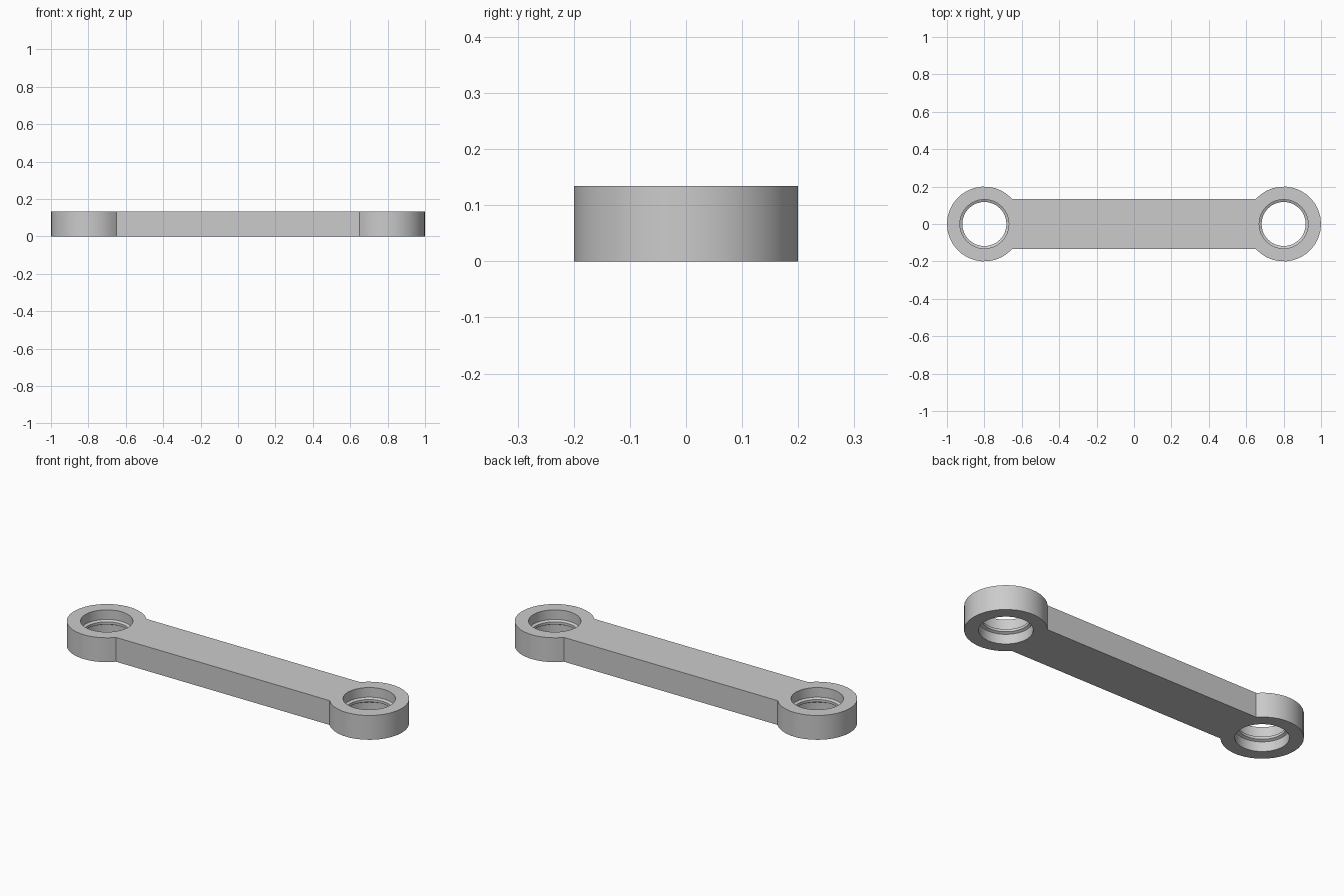
import bpy
import bmesh
from math import pi, sin, cos, asin, radians

cube = bpy.data.objects.get("Cube")
if cube:
    bpy.data.objects.remove(cube, do_unlink=True)

HEIGHT = 0.134
EYE_X = 0.8
EYE_R = 0.2
BORE_R = 0.131
LIP_R = 0.118
BAR_HALF = 0.133
SEGMENTS = 32

grey = bpy.data.materials.new("plain grey")
grey.use_nodes = True
colour = (0.6, 0.6, 0.6, 1)
grey.diffuse_color = colour
grey.node_tree.nodes["Principled BSDF"].inputs["Base Color"].default_value = colour


def arc(cx, radius, start, end, steps):
    """Points along an arc around (cx, 0)."""
    angles = [start + (end - start) * i / steps for i in range(steps + 1)]
    return [(cx + radius * cos(a), radius * sin(a)) for a in angles]


def finish(obj):
    obj.data.materials.clear()
    obj.data.materials.append(grey)
    bpy.ops.object.select_all(action="DESELECT")
    obj.select_set(True)
    bpy.context.view_layer.objects.active = obj
    bpy.ops.object.shade_smooth_by_angle(angle=radians(30))


# Link plate: bar and two round eyes in one outline, with open bores
meet = asin(BAR_HALF / EYE_R)
outline = arc(EYE_X, EYE_R, meet - pi, pi - meet, SEGMENTS - 6)
outline += arc(-EYE_X, EYE_R, meet, 2 * pi - meet, SEGMENTS - 6)

bm = bmesh.new()
edges = []
loops = [outline]
for side in (1, -1):
    loops.append(arc(side * EYE_X, BORE_R, 0, 2 * pi, SEGMENTS)[:-1])
for loop in loops:
    verts = [bm.verts.new((x, y, 0)) for x, y in loop]
    edges += [bm.edges.new((v, verts[i - 1])) for i, v in enumerate(verts)]
bmesh.ops.triangle_fill(bm, edges=edges, use_beauty=True, use_dissolve=False)
extruded = bmesh.ops.extrude_face_region(bm, geom=bm.faces[:], use_keep_orig=True)
top = [g for g in extruded["geom"] if isinstance(g, bmesh.types.BMVert)]
bmesh.ops.translate(bm, verts=top, vec=(0, 0, HEIGHT))
bmesh.ops.recalc_face_normals(bm, faces=bm.faces[:])
mesh = bpy.data.meshes.new("link_plate")
bm.to_mesh(mesh)
bm.free()
plate = bpy.data.objects.new("link_plate", mesh)
bpy.context.collection.objects.link(plate)
finish(plate)

# Retaining lip halfway down each bore: a small lathed bead
mid = HEIGHT / 2
bead = [(BORE_R, -0.014), (LIP_R, -0.007), (LIP_R, 0.007), (BORE_R, 0.014)]
for name, side in (("left", 1), ("right", -1)):
    bm = bmesh.new()
    rings = []
    for radius, dz in bead:
        points = arc(side * EYE_X, radius, 0, 2 * pi, SEGMENTS)[:-1]
        rings.append([bm.verts.new((x, y, mid + dz)) for x, y in points])
    for lower, upper in zip(rings, rings[1:]):
        for i in range(SEGMENTS):
            bm.faces.new((lower[i - 1], upper[i - 1], upper[i], lower[i]))
    mesh = bpy.data.meshes.new(name + "_bore_lip")
    bm.to_mesh(mesh)
    bm.free()
    lip = bpy.data.objects.new(name + "_bore_lip", mesh)
    bpy.context.collection.objects.link(lip)
    finish(lip)
